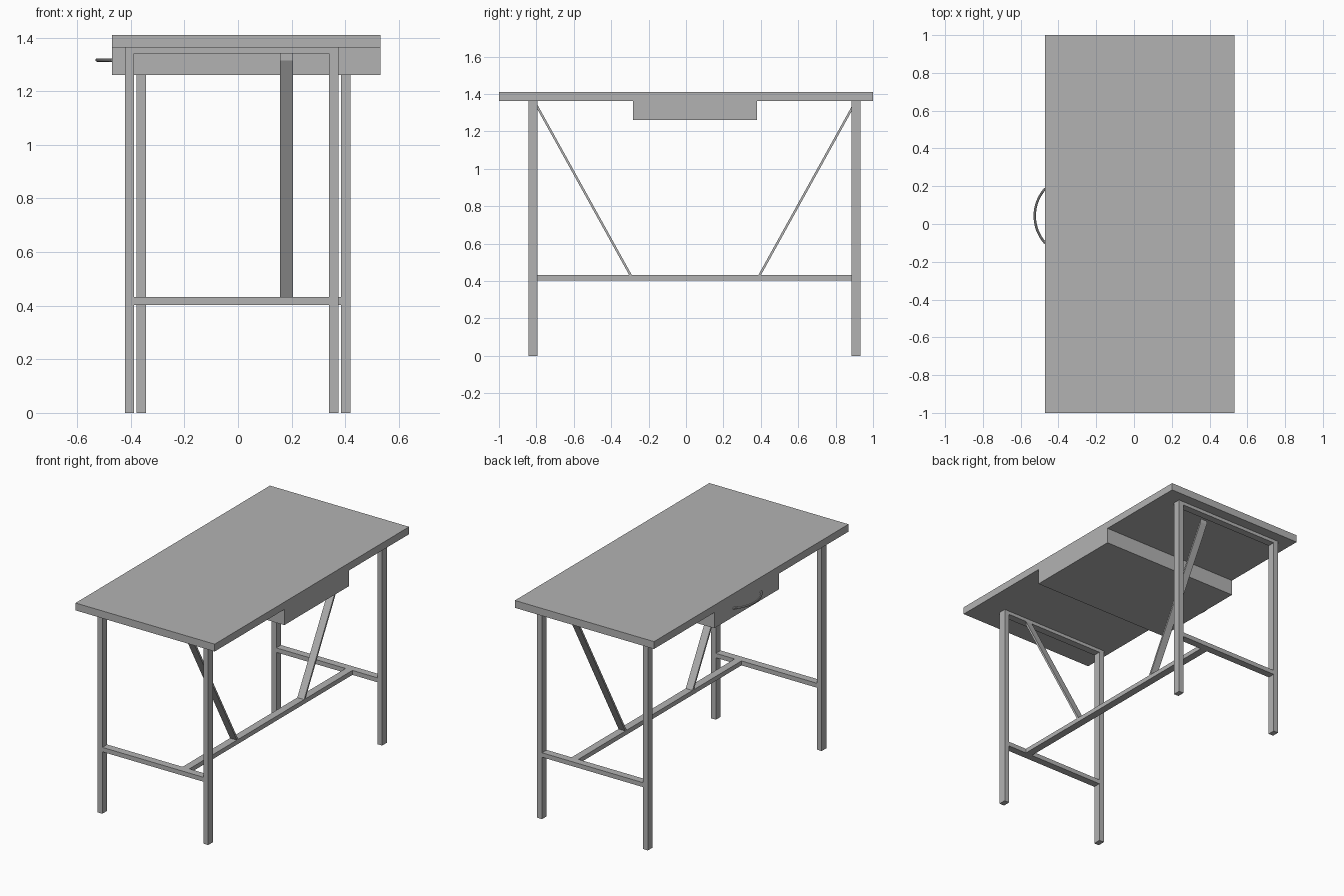
import bpy, bmesh, math

if "Cube" in bpy.data.objects:
    bpy.data.objects.remove(bpy.data.objects["Cube"])

steel = bpy.data.materials.new("plain grey")
steel.diffuse_color = (0.45, 0.45, 0.45, 1)
steel.use_nodes = True
steel.node_tree.nodes["Principled BSDF"].inputs["Base Color"].default_value = steel.diffuse_color


def finish(name, bm):
    bmesh.ops.recalc_face_normals(bm, faces=bm.faces)
    mesh = bpy.data.meshes.new(name)
    bm.to_mesh(mesh)
    bm.free()
    mesh.materials.append(steel)
    obj = bpy.data.objects.new(name, mesh)
    bpy.context.collection.objects.link(obj)
    return obj


def box(name, x, y, z):
    bm = bmesh.new()
    bmesh.ops.create_cube(bm, size=1)
    for v in bm.verts:
        v.co = [r[0] if c < 0 else r[1] for c, r in zip(v.co, (x, y, z))]
    return finish(name, bm)


def side_profile(name, yz, x0, x1):
    """Extrude a side outline from x0 to x1."""
    bm = bmesh.new()
    face = bm.faces.new([bm.verts.new((x0, y, z)) for y, z in yz])
    ext = bmesh.ops.extrude_face_region(bm, geom=[face])["geom"]
    for v in ext:
        if isinstance(v, bmesh.types.BMVert):
            v.co.x = x1
    return finish(name, bm)


# Tabletop and drawer
box("tabletop", (-0.47, 0.532), (-1, 1), (1.362, 1.41))
box("drawer", (-0.47, 0.532), (-0.283, 0.38), (1.26, 1.362))

# Leg frames: two legs, a thin top rail and a lower crossbar each
LEG = 0.035
BAR_Z = (0.403, 0.432)
for end, left, right, y in (("front", -0.422, 0.375, (-0.842, -0.793)),
                            ("back", -0.378, 0.419, (0.884, 0.932))):
    box(end + "_left_leg", (left, left + LEG), y, (0, 1.362))
    box(end + "_right_leg", (right - LEG, right), y, (0, 1.362))
    box(end + "_top_rail", (left + LEG, right - LEG), y, (1.34, 1.362))
    box(end + "_crossbar", (left + LEG, right - LEG), y, BAR_Z)

# Long stretcher and the two flat diagonal braces
BRACE_X = (0.156, 0.205)
box("stretcher", BRACE_X, (-0.793, 0.884), BAR_Z)
for end, y_top, y_foot, z_top, s in (("front", -0.793, -0.29, 1.34, 1),
                                     ("back", 0.884, 0.387, 1.33, -1)):
    side_profile(end + "_brace",
                 [(y_top, z_top), (y_foot, 0.432),
                  (y_foot - s * 0.014, 0.432), (y_top, z_top - 0.025)],
                 *BRACE_X)

# Bowed drawer handle: round bar swept along an arc
R, CY, TUBE = 0.215, 0.043, 0.0065
curve = bpy.data.curves.new("handle_path", "CURVE")
curve.dimensions = "3D"
curve.bevel_depth = TUBE
curve.bevel_resolution = 2
curve.use_fill_caps = True
spline = curve.splines.new("POLY")
STEPS = 20
spline.points.add(STEPS)
cx = -0.532 + TUBE + R
half = math.acos((cx + 0.47) / R)
for i, p in enumerate(spline.points):
    a = half * (2 * i / STEPS - 1)
    p.co = (cx - R * math.cos(a), CY + R * math.sin(a), 1.316, 1)
path = bpy.data.objects.new("handle_path", curve)
bpy.context.collection.objects.link(path)
mesh = bpy.data.meshes.new_from_object(path)
bpy.data.objects.remove(path)
mesh.materials.clear()
mesh.materials.append(steel)
handle = bpy.data.objects.new("drawer_handle", mesh)
bpy.context.collection.objects.link(handle)
bpy.context.view_layer.objects.active = handle
handle.select_set(True)
bpy.ops.object.shade_smooth_by_angle(angle=math.radians(40))
